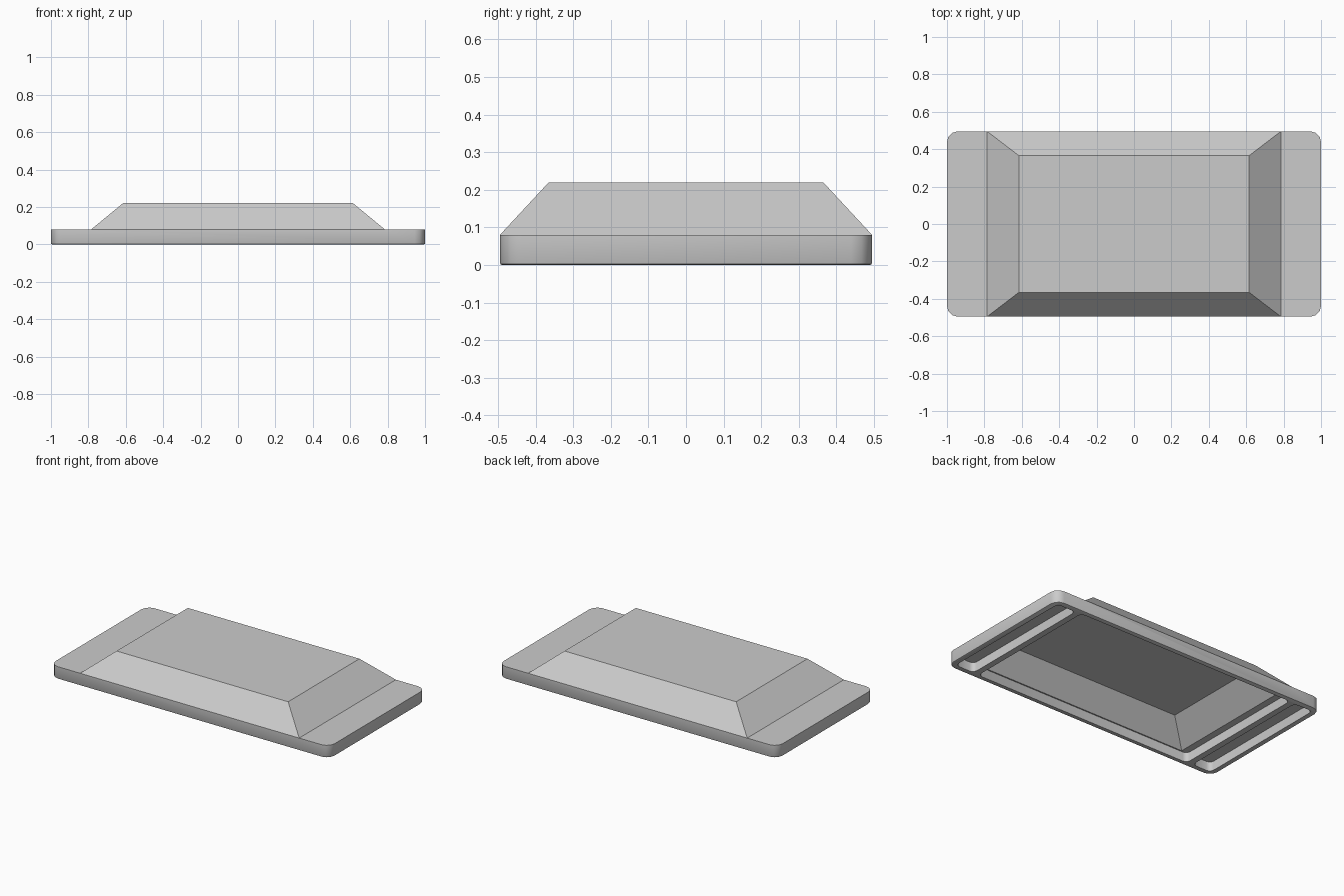
import bpy, bmesh, math

if "Cube" in bpy.data.objects:
    bpy.data.objects.remove(bpy.data.objects["Cube"])


def ring_points(cx, hx, hy, z, r, seg=3):
    # rounded rectangle outline, counter-clockwise
    pts = []
    for k, (sx, sy) in enumerate([(1, 1), (-1, 1), (-1, -1), (1, -1)]):
        for i in range(seg + 1):
            a = math.pi / 2 * (k + i / seg)
            pts.append((cx + sx * (hx - r) + r * math.cos(a),
                        sy * (hy - r) + r * math.sin(a), z))
    return pts


def loft(name, rings, cx=0):
    # closed solid through a stack of (half_x, half_y, z, corner_radius)
    bm = bmesh.new()
    loops = [[bm.verts.new(p) for p in ring_points(cx, *r)] for r in rings]
    for a, b in zip(loops, loops[1:]):
        n = len(a)
        for i in range(n):
            j = (i + 1) % n
            bm.faces.new((a[i], a[j], b[j], b[i]))
    bm.faces.new(loops[0][::-1])
    bm.faces.new(loops[-1])
    bmesh.ops.remove_doubles(bm, verts=bm.verts, dist=1e-5)
    bmesh.ops.recalc_face_normals(bm, faces=bm.faces)
    me = bpy.data.meshes.new(name)
    bm.to_mesh(me)
    bm.free()
    ob = bpy.data.objects.new(name, me)
    bpy.context.collection.objects.link(ob)
    return ob


def combine(target, tool, op):
    bpy.context.view_layer.objects.active = target
    m = target.modifiers.new(op, 'BOOLEAN')
    m.operation, m.solver, m.object = op, 'EXACT', tool
    bpy.ops.object.modifier_apply(modifier=m.name)
    bpy.data.objects.remove(tool)


# flat tray with softened lower edge
body = loft("tray_cover", [(0.994, 0.489, 0, 0.05), (0.998, 0.493, 0.002, 0.054),
                           (1.0, 0.495, 0.006, 0.056), (1.0, 0.495, 0.08, 0.056)])

# raised sloping crown
crown = loft("crown", [(0.77, 0.48, 0.07, 0), (0.785, 0.495, 0.08, 0),
                       (0.615, 0.365, 0.22, 0)])
combine(body, crown, 'UNION')

# hollow under the crown
hollow = loft("main_hollow", [(0.79, 0.465, -0.02, 0.03), (0.79, 0.465, 0.06, 0.03),
                              (0.745, 0.457, 0.06, 0), (0.605, 0.353, 0.2, 0)])
combine(body, hollow, 'DIFFERENCE')

# end pockets, leaving a cross rib beside each
for side in (-1, 1):
    pocket = loft("end_pocket", [(0.0675, 0.46, -0.02, 0.03),
                                 (0.0675, 0.46, 0.06, 0.03)], side * 0.8975)
    combine(body, pocket, 'DIFFERENCE')

bpy.ops.object.select_all(action='DESELECT')
body.select_set(True)
bpy.context.view_layer.objects.active = body
bpy.ops.object.shade_smooth_by_angle(angle=math.radians(35))
